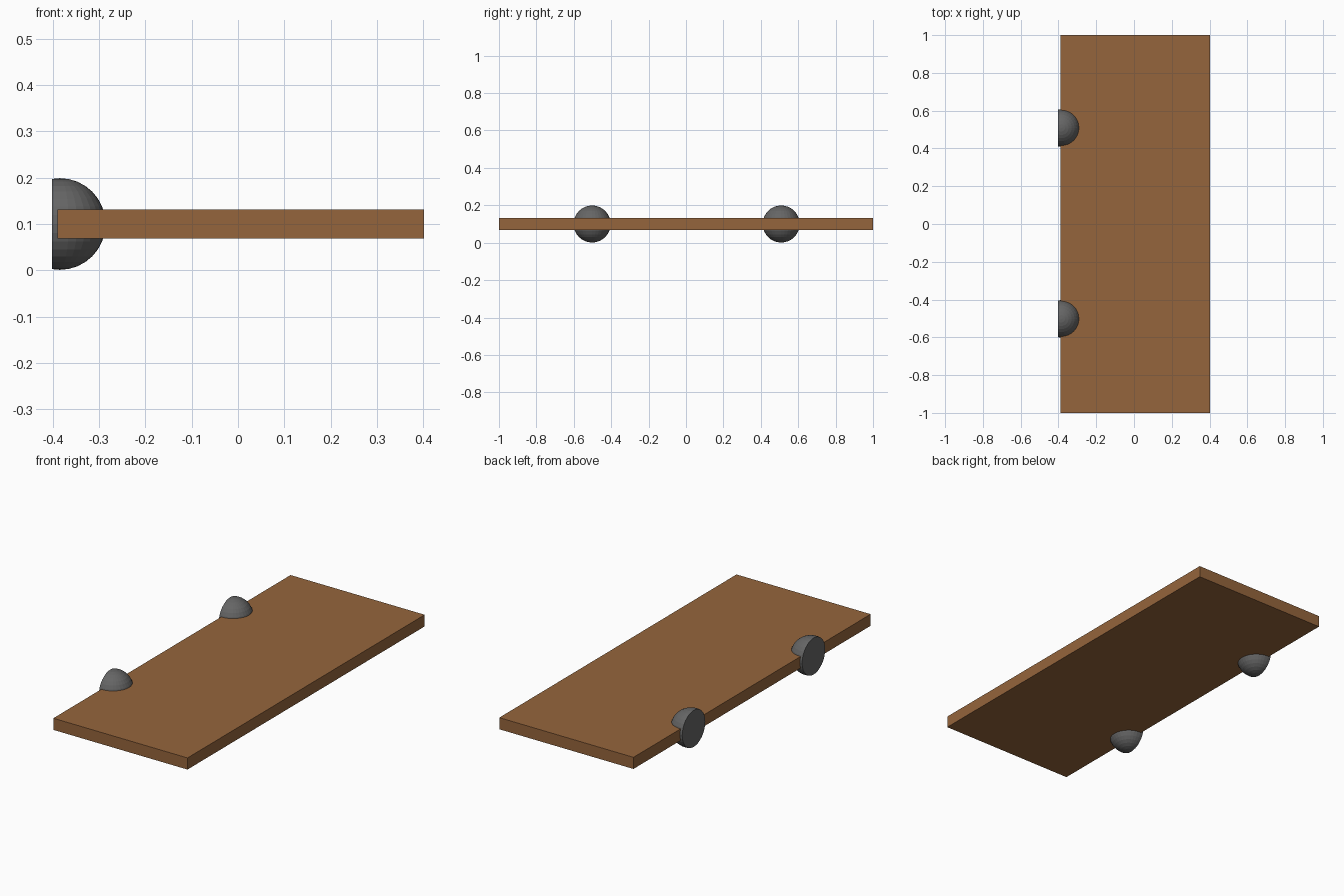
import bpy, bmesh
from mathutils import Matrix

if "Cube" in bpy.data.objects:
    bpy.data.objects.remove(bpy.data.objects["Cube"])


def add_object(name, bm, color):
    mesh = bpy.data.meshes.new(name)
    bm.to_mesh(mesh)
    bm.free()
    mat = bpy.data.materials.get(str(color)) or bpy.data.materials.new(str(color))
    mat.diffuse_color = color
    mat.use_nodes = True
    mat.node_tree.nodes["Principled BSDF"].inputs["Base Color"].default_value = mat.diffuse_color
    mesh.materials.append(mat)
    obj = bpy.data.objects.new(name, mesh)
    bpy.context.collection.objects.link(obj)
    return obj


# Wooden board
bm = bmesh.new()
bmesh.ops.create_cube(bm, size=1, matrix=Matrix.Translation((0.006, 0, 0.1))
                      @ Matrix.Diagonal((0.792, 2.0, 0.062, 1)))
add_object("board", bm, (0.3, 0.13, 0.045, 1))


# Metal knobs: spheres sliced flat just outside the board's left edge
def knob(name, y):
    bm = bmesh.new()
    bmesh.ops.create_uvsphere(bm, u_segments=32, v_segments=16, radius=0.099,
                              matrix=Matrix.Translation((-0.385, y, 0.1)))
    # keep the rounded side and the widest ring, then close the flat face
    cut = bmesh.ops.bisect_plane(
        bm, geom=bm.verts[:] + bm.edges[:] + bm.faces[:],
        plane_co=(-0.402, 0, 0), plane_no=(-1, 0, 0), clear_outer=True)
    rim = [e for e in cut["geom_cut"] if isinstance(e, bmesh.types.BMEdge)]
    bmesh.ops.contextual_create(bm, geom=rim)
    bmesh.ops.recalc_face_normals(bm, faces=bm.faces[:])
    add_object(name, bm, (0.13, 0.13, 0.13, 1))


knob("front_knob", -0.502)
knob("back_knob", 0.509)
